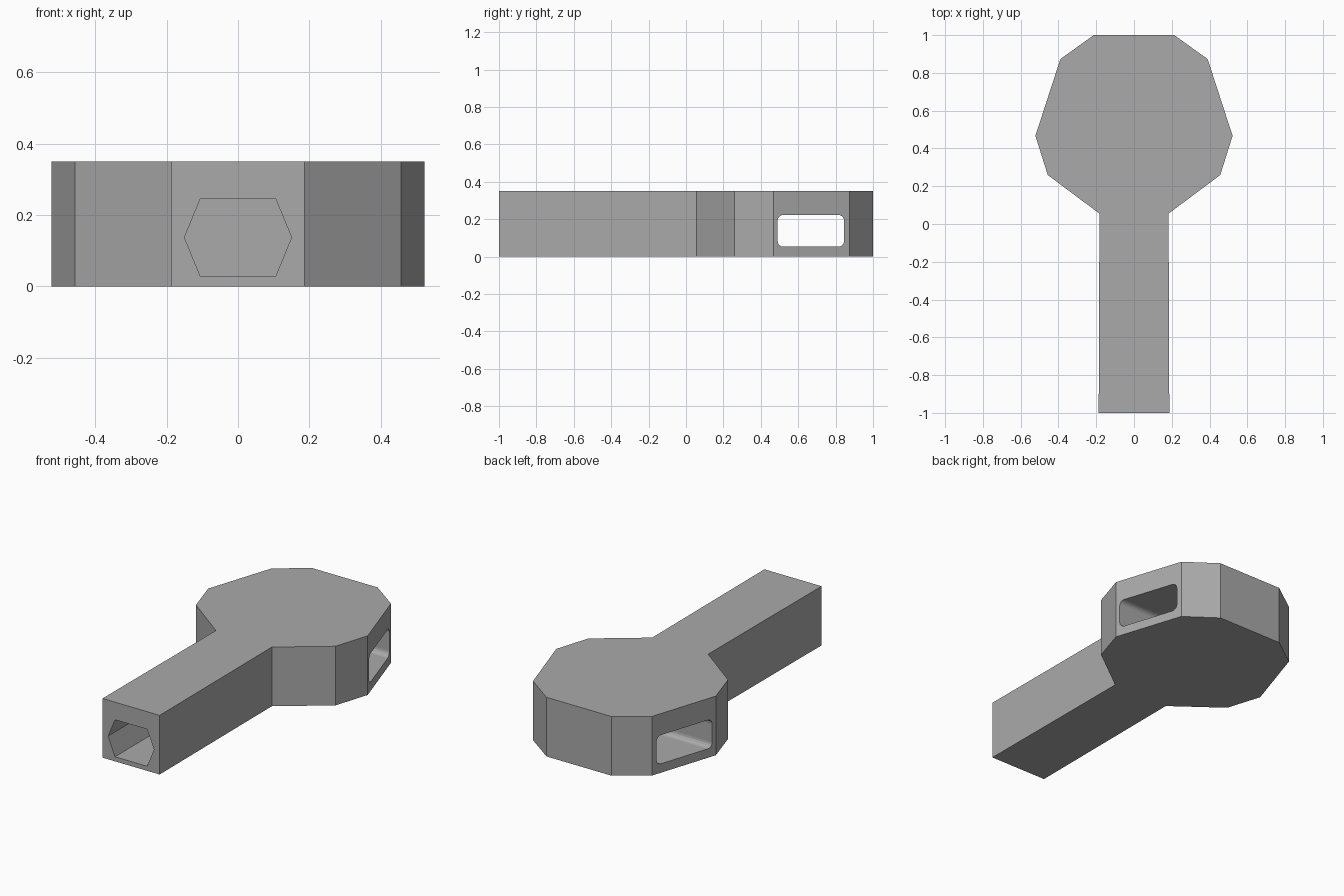
import bpy, bmesh, math
from mathutils import Vector

cube = bpy.data.objects.get("Cube")
if cube:
    bpy.data.objects.remove(cube, do_unlink=True)

HEIGHT = 0.35
GREY = (0.4, 0.4, 0.4, 1.0)

mat = bpy.data.materials.new("plain grey")
mat.use_nodes = True
mat.diffuse_color = GREY
shader = next(n for n in mat.node_tree.nodes if n.type == "BSDF_PRINCIPLED")
shader.inputs["Base Color"].default_value = GREY


def prism(name, outline, offset):
    """Extrude a closed outline of 3D points along an offset."""
    bm = bmesh.new()
    face = bm.faces.new([bm.verts.new(p) for p in outline])
    cap = bmesh.ops.extrude_face_region(bm, geom=[face])["geom"]
    bmesh.ops.translate(bm, vec=Vector(offset),
                        verts=[v for v in cap if isinstance(v, bmesh.types.BMVert)])
    bmesh.ops.recalc_face_normals(bm, faces=bm.faces)
    mesh = bpy.data.meshes.new(name)
    bm.to_mesh(mesh)
    bm.free()
    mesh.materials.append(mat)
    obj = bpy.data.objects.new(name, mesh)
    bpy.context.collection.objects.link(obj)
    return obj


def cut(body, cutter):
    """Subtract the cutter from the body, then remove the cutter."""
    cutter.hide_render = True
    mod = body.modifiers.new(cutter.name, "BOOLEAN")
    mod.operation = "DIFFERENCE"
    mod.solver = "EXACT"
    mod.object = cutter
    bpy.context.view_layer.objects.active = body
    bpy.ops.object.modifier_apply(modifier=mod.name)
    bpy.data.objects.remove(cutter, do_unlink=True)


# Body: straight stem widening into a faceted head, mirrored across x
half = [(0.187, -1.0), (0.183, 0.055), (0.457, 0.26), (0.522, 0.467),
        (0.39, 0.873), (0.213, 1.0)]
outline = half + [(-x, y) for x, y in reversed(half)]
body = prism("handle_body", [(x, y, 0) for x, y in outline], (0, 0, HEIGHT))

# Six-sided bore running back through the stem
bore = [(-0.15, 0.137), (-0.105, 0.027), (0.105, 0.027),
        (0.15, 0.137), (0.105, 0.246), (-0.105, 0.246)]
cut(body, prism("stem_bore", [(x, -1.1, z) for x, z in bore], (0, 1.1, 0)))

# Rounded slot passing sideways through the head
R, STEPS = 0.03, 4
corners = [(0.845, 0.223, 1, 1), (0.49, 0.223, -1, 1),
           (0.49, 0.053, -1, -1), (0.845, 0.053, 1, -1)]
slot = []
for i, (y, z, sy, sz) in enumerate(corners):
    for s in range(STEPS + 1):
        a = math.pi / 2 * (i + s / STEPS)
        slot.append((-1, y - sy * R + R * math.cos(a), z - sz * R + R * math.sin(a)))
cut(body, prism("head_slot", slot, (2, 0, 0)))
